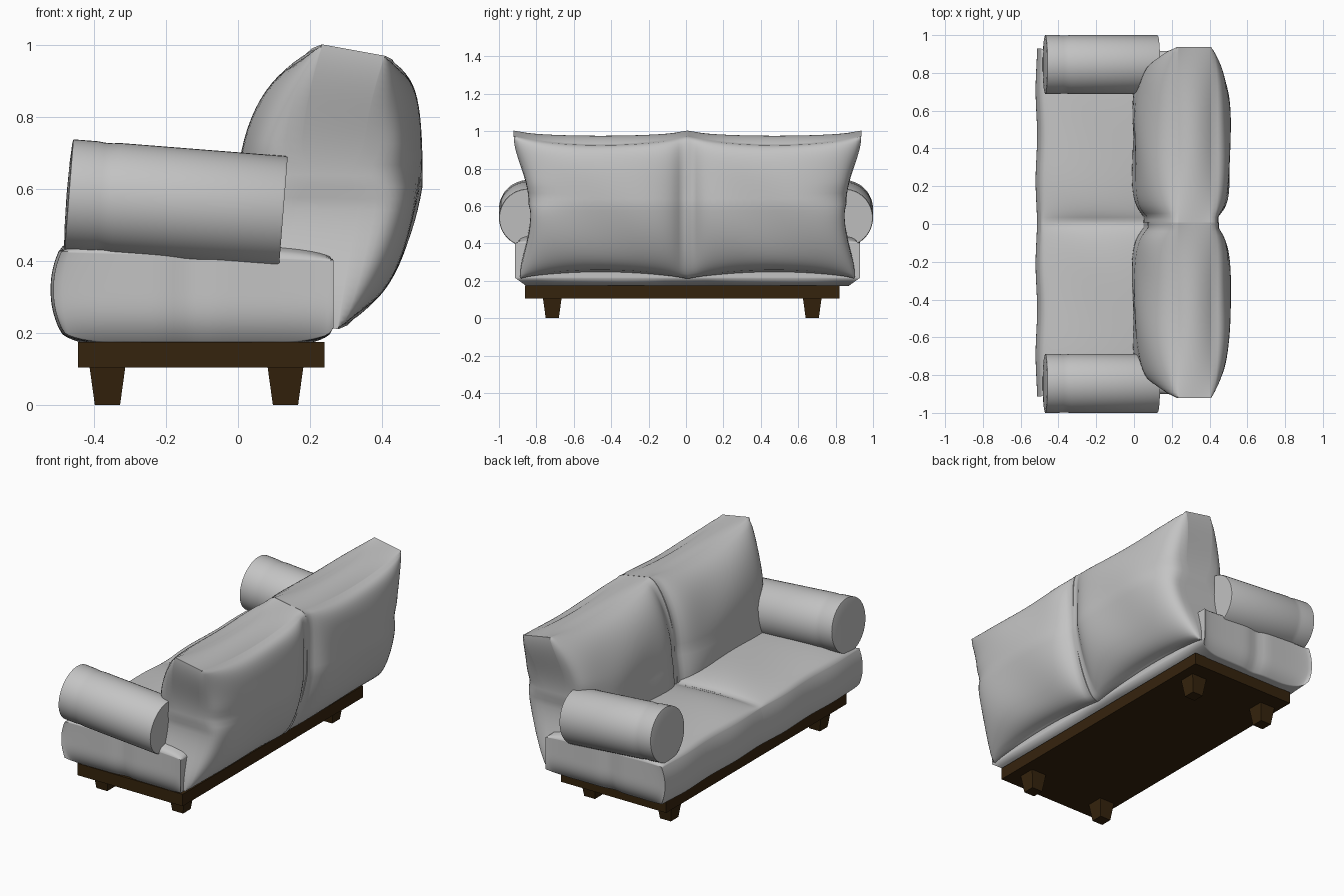
import bpy, bmesh, math
from mathutils import Matrix, Vector

if "Cube" in bpy.data.objects:
    bpy.data.objects.remove(bpy.data.objects["Cube"])


def material(name, colour):
    m = bpy.data.materials.new(name)
    m.use_nodes = True
    m.diffuse_color = (*colour, 1)
    m.node_tree.nodes["Principled BSDF"].inputs["Base Color"].default_value = (*colour, 1)
    return m


FABRIC = material("grey fabric", (0.55, 0.55, 0.55))
WOOD = material("dark wood", (0.036, 0.017, 0.004))


def finish(bm, name, mat, smooth=None):
    bmesh.ops.recalc_face_normals(bm, faces=bm.faces)
    mesh = bpy.data.meshes.new(name)
    bm.to_mesh(mesh)
    bm.free()
    ob = bpy.data.objects.new(name, mesh)
    bpy.context.collection.objects.link(ob)
    mesh.materials.append(mat)
    if smooth:
        bpy.ops.object.select_all(action="DESELECT")
        ob.select_set(True)
        bpy.context.view_layer.objects.active = ob
        bpy.ops.object.shade_smooth_by_angle(angle=math.radians(smooth))
    return ob


def block(name, centre, size, taper=1.0):
    """Box whose lower end is scaled by taper."""
    bm = bmesh.new()
    bmesh.ops.create_cube(bm, size=1)
    for v in bm.verts:
        k = taper if v.co.z < 0 else 1
        v.co = Vector(centre) + Vector((v.co.x * size[0] * k, v.co.y * size[1] * k, v.co.z * size[2]))
    return finish(bm, name, WOOD)


def cushion(name, shape, n=32):
    """Subdivided cube whose points in -1..1 are moved by the shape rule."""
    bm = bmesh.new()
    bmesh.ops.create_cube(bm, size=2)
    bmesh.ops.subdivide_edges(bm, edges=bm.edges[:], cuts=n - 1, use_grid_fill=True)
    for v in bm.verts:
        # crowd the rings toward the seams
        a, b, c = (math.sin(t * math.pi / 2) * 0.6 + t * 0.4 for t in v.co)
        v.co = shape(a, b, c)
    return finish(bm, name, FABRIC, 65)


def dome(t, power):
    return math.sqrt(max(0, 1 - abs(t) ** power))


def seat_shape(side):
    def shape(a, b, c):
        outer = b * side
        rim = max(0, outer) ** 6
        puff_b = dome(b, 4) if outer > 0 else max(dome(b, 4), 0.35)
        if c > 0:
            half = 0.1 + 0.06 * dome(a, 2) * puff_b
        else:
            half = 0.1 + 0.055 * dome(a, 4) * max(puff_b, 0.85)
        x = -0.115 + 0.38 * a
        if a < 0:
            x -= 0.022 * (1 - c * c) * a * a - 0.004 * math.cos(b * 6) * a * a
        y = 0.008 + side * 0.46 + 0.461 * b
        # shallow vertical fold, and the side rolling under to the base
        y -= side * 0.012 * math.exp(-((a + 0.05) / 0.12) ** 2) * rim
        y -= side * 0.05 * dome(a, 4) * max(0, -c) ** 3 * rim
        y -= side * 0.015 * dome(a, 4) * rim
        z = 0.315 + c * half - 0.012 * a * (c > 0)
        z += 0.005 * math.sin(4 * a + 3 * b) * dome(a, 2) * puff_b
        return Vector((x, y, max(z, 0.172)))
    return shape


def back_shape(side):
    def shape(a, b, c):
        outer = b * side
        rim = max(0, outer) ** 6
        puff_b = dome(b, 3) if outer > 0 else max(dome(b, 6), 0.6)
        puff = dome(c, 2) * puff_b
        half = 0.088 + 0.165 * puff
        x = 0.256 + 0.065 * c - 0.06 * max(0, c) * (1 - c) + a * half
        y = 0.008 + side * 0.465 + 0.464 * b
        # side pinched beside the arm, lower corner tucked behind the seat
        y -= side * 0.08 * dome(c, 2) ** 4 * rim
        y -= side * 0.035 * max(0, -c) ** 0.5 * rim
        z = 0.607 + 0.38 * c - 0.016 * a * abs(c)
        # ends of the cushion sag and round over between the corners
        z -= (0.014 + 0.028 * a * a) * (1 - b * b) * c ** 5
        x -= a * 0.03 * math.exp(-((z - 0.64) / 0.05) ** 2) * max(0, outer) ** 3
        x += a * 0.004 * math.sin(5 * b + 4 * c) * puff
        return Vector((x, y, z))
    return shape


def arm(name, side):
    """Bolster turned around a gently sloping axis."""
    length, radius = 0.6, 0.156
    profile = [(-0.008, 0.0), (-0.005, 0.6), (0, 0.93), (0.004, 1), (0.12, 1), (0.15, 0.985),
               (0.19, 0.985), (0.22, 1), (0.99, 1), (1, 0.98), (1, 0.0)]
    bm = bmesh.new()
    pts = [bm.verts.new(((t - 0.5) * length, 0, r * radius)) for t, r in profile]
    edges = [bm.edges.new(p) for p in zip(pts, pts[1:])]
    bmesh.ops.spin(bm, geom=pts + edges, cent=(0, 0, 0), axis=(1, 0, 0),
                   angle=math.tau, steps=48)
    bmesh.ops.remove_doubles(bm, verts=bm.verts, dist=0.0005)
    place = Matrix.Translation((-0.173, side * 0.844, 0.56)) @ Matrix.Rotation(math.radians(4.5), 4, "Y")
    bmesh.ops.transform(bm, matrix=place, verts=bm.verts)
    return finish(bm, name, FABRIC, 40)


# wooden base and tapered legs
block("base", (-0.102, -0.02, 0.14), (0.686, 1.68, 0.07))
for row, x in (("front", -0.363), ("back", 0.132)):
    for hand, y in (("right", -0.715), ("left", 0.675)):
        block(f"{row}_{hand}_leg", (x, y, 0.054), (0.1, 0.1, 0.108), 0.7)

# upholstery on both sides
for hand, side in (("right", -1), ("left", 1)):
    cushion(f"{hand}_seat_cushion", seat_shape(side))
    cushion(f"{hand}_back_cushion", back_shape(side))
    arm(f"{hand}_arm", side)
